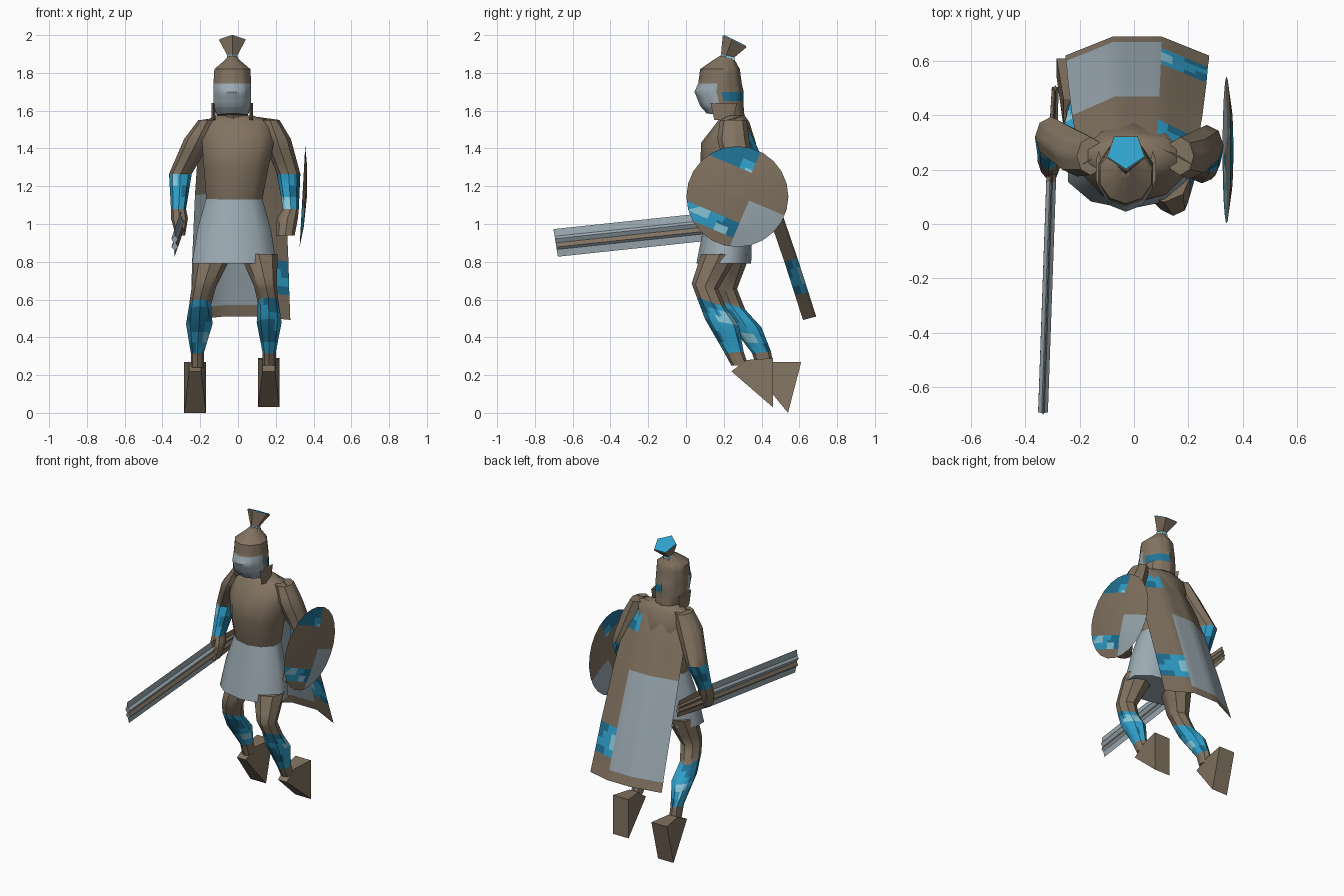
import bpy, bmesh, math
from mathutils import Vector

if "Cube" in bpy.data.objects:
    bpy.data.objects.remove(bpy.data.objects["Cube"])


def linear(c):
    c /= 255
    return c / 12.92 if c < 0.04 else ((c + 0.055) / 1.055) ** 2.4


# Palette
PALETTE = [("bronze_brown", (130, 115, 97)), ("steel_grey", (155, 170, 178)),
           ("bright_blue", (48, 162, 205)), ("deep_blue", (32, 115, 150)),
           ("pale_blue", (140, 205, 224))]
BROWN, GREY, BLUE, DEEP, PALE = range(5)
materials = []
for name, rgb in PALETTE:
    m = bpy.data.materials.new(name)
    m.use_nodes = True
    col = [linear(c) for c in rgb] + [1]
    m.diffuse_color = col
    m.node_tree.nodes["Principled BSDF"].inputs["Base Color"].default_value = col
    materials.append(m)


def blotch(p):
    """Mottled choice between the three blues."""
    s = math.sin(23 * (p.x + p.y) + 1) + math.sin(31 * p.z + 9 * p.x)
    return DEEP if s > 0.3 else PALE if s < -1.4 else BLUE


def finish(name, bm, cuts=0, rule=None, angle=40, closed=True):
    if closed:
        bmesh.ops.recalc_face_normals(bm, faces=bm.faces)
    if cuts:
        bmesh.ops.subdivide_edges(bm, edges=bm.edges[:], cuts=cuts, use_grid_fill=True)
    for f in bm.faces:
        c = f.calc_center_median()
        if rule:
            f.material_index = rule(c)
        if f.material_index == BLUE:
            f.material_index = blotch(c)
    me = bpy.data.meshes.new(name)
    bm.to_mesh(me)
    bm.free()
    for m in materials:
        me.materials.append(m)
    ob = bpy.data.objects.new(name, me)
    bpy.context.collection.objects.link(ob)
    bpy.ops.object.select_all(action='DESELECT')
    ob.select_set(True)
    bpy.context.view_layer.objects.active = ob
    bpy.ops.object.shade_smooth_by_angle(angle=math.radians(angle))
    return ob


def skin(bm, loops, colours):
    """Bridge equal vertex loops and cap both ends."""
    n = len(loops[0])
    for k in range(len(loops) - 1):
        for i in range(n):
            j = (i + 1) % n
            f = bm.faces.new((loops[k][i], loops[k][j], loops[k + 1][j], loops[k + 1][i]))
            f.material_index = colours[k]
    bm.faces.new(loops[0][::-1]).material_index = colours[0]
    bm.faces.new(loops[-1]).material_index = colours[-1]


def loft(name, rings, n=8, colours=None, **kw):
    """Rings are x, y, z, x radius, y radius, optional slope along y."""
    bm = bmesh.new()
    loops = []
    for x, y, z, rx, ry, *slope in rings:
        k = slope[0] if slope else 0
        loop = []
        for i in range(n):
            a = 2 * math.pi * i / n - math.pi / 2
            dy = ry * math.sin(a)
            loop.append(bm.verts.new((x + rx * math.cos(a), y + dy, z + k * dy)))
        loops.append(loop)
    skin(bm, loops, colours or [BROWN] * (len(rings) - 1))
    return finish(name, bm, **kw)


# Torso, neck and skirt
loft("torso", [(-.02, .24, 1.12, .155, .115), (-.01, .22, 1.3, .18, .145),
               (0, .225, 1.43, .2, .145), (0, .25, 1.54, .2, .085),
               (-.02, .25, 1.575, .1, .06)], n=10, angle=60)
loft("neck", [(-.02, .25, 1.52, .06, .06), (-.03, .22, 1.64, .06, .06)])
loft("skirt", [(-.02, .2, .79, .235, .145), (-.02, .22, .97, .205, .13),
               (-.02, .24, 1.14, .155, .115)], n=10, colours=[GREY] * 2, angle=60)


# Helmet with face mask
def helmet_colour(c):
    if c.z < 1.745 and c.y < .175 and c.z > 1.585:
        return GREY
    if c.y > .2 and 1.64 < c.z < 1.7 and c.x > -.04:
        return BLUE
    return BROWN


loft("helmet", [(-.03, .21, 1.575, .085, .1, -.1), (-.03, .19, 1.625, .105, .115),
                (-.03, .175, 1.7, .105, .13), (-.03, .18, 1.745, .105, .115),
                (-.03, .18, 1.82, .1, .105), (-.03, .2, 1.865, .045, .06),
                (-.03, .21, 1.89, .02, .03)], n=10, cuts=2, rule=helmet_colour)
for side in (-1, 1):
    loft("cheek_flap", [(-.03 + side * .1, .2, 1.55, .012, .05),
                        (-.03 + side * .1, .2, 1.64, .012, .07)], n=6)

# Plume: narrow stem, slanted flaring top
loft("plume", [(-.03, .22, 1.86, .035, .045), (-.03, .225, 1.89, .028, .04, -.2),
               (-.03, .265, 1.965, .075, .07, -.5)], n=5, colours=[PALE, BROWN])
loft("plume_top", [(-.03, .265, 1.965, .07, .065, -.5),
                   (-.03, .267, 1.969, .07, .065, -.5)], n=5, colours=[BLUE], cuts=2)

# Arms with bracers
ARM_COLOURS = [BROWN, BROWN, BLUE, BROWN, BROWN]
loft("left_arm", [(.17, .25, 1.55, .05, .07), (.205, .25, 1.45, .075, .085),
                  (.268, .29, 1.265, .062, .075), (.28, .24, 1.08, .042, .05),
                  (.262, .22, 1.03, .055, .055), (.25, .2, .94, .05, .05)],
     colours=ARM_COLOURS, cuts=2)
loft("right_arm", [(-.16, .25, 1.55, .05, .07), (-.21, .26, 1.45, .075, .085),
                   (-.305, .32, 1.265, .06, .075), (-.315, .25, 1.08, .04, .05),
                   (-.31, .23, 1.03, .045, .055), (-.305, .2, .94, .025, .045)],
     colours=ARM_COLOURS, cuts=2)

# Legs with greaves
LEG_COLOURS = [BROWN, BROWN, BLUE, BLUE, BROWN]
loft("left_leg", [(.11, .18, .84, .1, .1), (.145, .1, .67, .06, .07, -.2),
                  (.16, .135, .585, .055, .078, -.35), (.165, .19, .48, .066, .09, -.2),
                  (.165, .255, .32, .035, .05, .1), (.165, .285, .25, .035, .045)],
     colours=LEG_COLOURS, cuts=2)
loft("right_leg", [(-.13, .24, .84, .1, .1), (-.18, .2, .67, .065, .07, -.2),
                   (-.2, .235, .575, .058, .078, -.35), (-.205, .31, .47, .07, .09, -.2),
                   (-.215, .4, .32, .035, .05, .1), (-.215, .42, .24, .035, .045)],
     colours=LEG_COLOURS, cuts=2)


# Feet: pointed wedges hanging toe down
def foot(name, x0, x1, ankle_inset, outline):
    bm = bmesh.new()
    loops = []
    for x, d in ((x0, ankle_inset), (x1, -ankle_inset)):
        loops.append([bm.verts.new((x + (d if i < 2 else 0), y, z))
                      for i, (y, z) in enumerate(outline)])
    skin(bm, loops, [BROWN])
    finish(name, bm, angle=25)


foot("left_foot", .105, .22, .025, [(.24, .22), (.32, .28), (.46, .29), (.46, .03)])
foot("right_foot", -.285, -.17, .025, [(.36, .22), (.46, .27), (.61, .27), (.54, 0)])


# Cape: three-panel sheet swept back
def cape_colour(c):
    if c.x < .1 and .57 < c.z < 1.17:
        return GREY
    if c.x > .095 and (.64 < c.z < .82 or 1.39 < c.z < 1.5):
        return BLUE
    return BROWN


bm = bmesh.new()
rows = []
for z, y, half in ((1.57, .29, .2), (1.5, .335, .215), (1.39, .385, .225), (1.17, .47, .24),
                   (.82, .59, .255), (.64, .648, .26), (.57, .67, .263), (.51, .69, .265)):
    rows.append([bm.verts.new((.012 + half * u, y - .07 * (abs(u) > .5),
                               z - .018 * (abs(u) > .5))) for u in (-1, -.34, .34, 1)])
for a, b in zip(rows, rows[1:]):
    for i in range(3):
        f = bm.faces.new((a[i], b[i], b[i + 1], a[i + 1]))
        f.material_index = cape_colour(f.calc_center_median())
finish("cape", bm, cuts=3, closed=False)

# Shield: shallow dome, cut along its painted panels
bm = bmesh.new()
centre = Vector((.345, .272, 1.145))
across, up = Vector((0, .92, -.39)), Vector((0, .39, .92))
domes = []
for bulge in (.02, .0):
    tip = bm.verts.new(centre + Vector((bulge, 0, 0)))
    mid, rim = [], []
    for i in range(24):
        a = math.tau * i / 24
        out = Vector((.055 * math.sin(a) * .27, .27 * math.cos(a), .267 * math.sin(a)))
        mid.append(bm.verts.new(centre + out * .6 + Vector((bulge * .6, 0, 0))))
        rim.append(bm.verts.new(centre + out + Vector((-.004, 0, 0))))
    for i in range(24):
        j = (i + 1) % 24
        bm.faces.new((tip, mid[i], mid[j]))
        bm.faces.new((mid[i], rim[i], rim[j], mid[j]))
bmesh.ops.remove_doubles(bm, verts=bm.verts[:], dist=.0001)
for axis, offsets in ((across, (-.16, -.1, -.05, .02, .065)),
                      (up, (-.21, -.17, -.125, .005, .145, .2))):
    for d in offsets:
        bmesh.ops.bisect_plane(bm, geom=bm.verts[:] + bm.edges[:] + bm.faces[:],
                               plane_co=centre + axis * d, plane_no=axis)


def shield_colour(c):
    u, v = (c - centre).dot(across), (c - centre).dot(up)
    if u > .065 and v < .005:
        return GREY
    if u < .02 and v > .145:
        return DEEP if -.1 < u < -.05 or v > .2 else BLUE
    if u < .065 and -.21 < v < -.125:
        return PALE if -.05 < u < .02 and v < -.17 else BLUE
    return BROWN


finish("shield", bm, rule=shield_colour, angle=30)

# Sword: fluted four-point blade held forward
bm = bmesh.new()
quarter = [(0, .073), (.005, .035), (.018, .022), (.006, 0)]
section = quarter + [(x, -z) for x, z in quarter[2:0:-1]]
section += [(-x, -z) for x, z in section]
loops = []
for x, y, z, s in ((-.335, -.69, .9, 1), (-.305, .16, .99, 1), (-.29, .5, 1.02, .7)):
    loops.append([bm.verts.new((x + px * s, y - .16 * pz, z + pz * s)) for px, pz in section])
skin(bm, loops, [GREY, BROWN])
for f in bm.faces:
    c = f.calc_center_median()
    offset = c.z - (.945 + .106 * (c.y + .265))
    if len(f.verts) == 4 and -.024 < offset < 0:
        f.material_index = BROWN
finish("sword", bm, angle=20)
